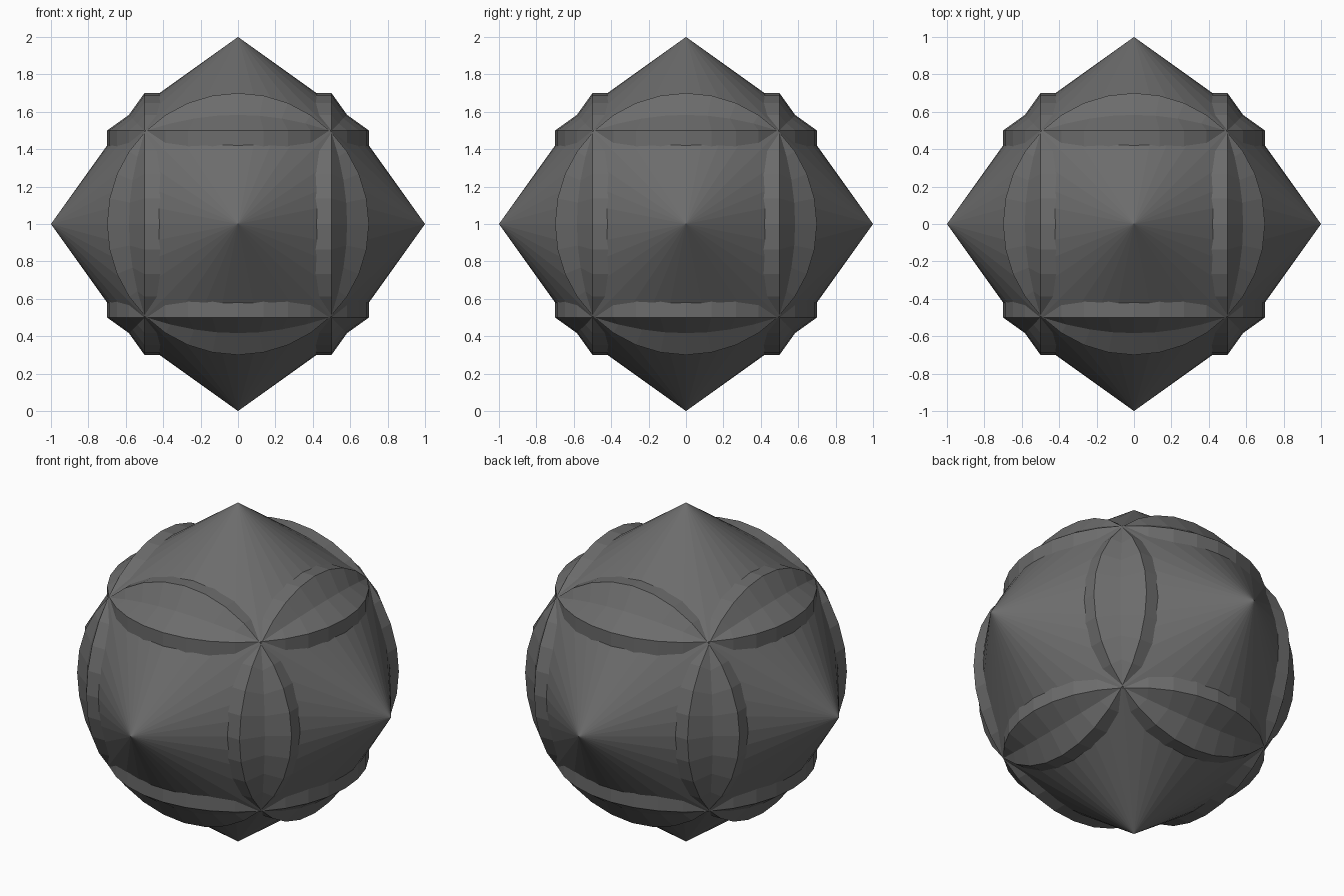
import bpy, bmesh
from math import pi
from mathutils import Matrix, Vector

if "Cube" in bpy.data.objects:
    bpy.data.objects.remove(bpy.data.objects["Cube"])

SIDES, RADIUS, HALF, TIP = 32, 0.7, 0.5, 1.0

grey = bpy.data.materials.new("dark_grey")
grey.diffuse_color = (0.15, 0.15, 0.15, 1)
grey.use_nodes = True
grey.node_tree.nodes["Principled BSDF"].inputs["Base Color"].default_value = grey.diffuse_color


def double_pointed_drum(name, rotation):
    """Faceted cylinder with a cone on both ends, centred at z = 1."""
    bm = bmesh.new()
    # straight drum body
    bmesh.ops.create_cone(bm, cap_ends=False, segments=SIDES, radius1=RADIUS,
                          radius2=RADIUS, depth=2 * HALF)
    # pointed ends
    for sign in (1, -1):
        rim = [e for e in bm.edges if e.is_boundary
               and all(v.co.z * sign > HALF - 0.01 for v in e.verts)]
        tip = bm.verts.new((0, 0, sign * TIP))
        for e in rim:
            bm.faces.new((*e.verts, tip))
    bmesh.ops.recalc_face_normals(bm, faces=bm.faces)
    bm.transform(Matrix.Translation(Vector((0, 0, 1))) @ rotation)
    mesh = bpy.data.meshes.new(name)
    bm.to_mesh(mesh)
    bm.free()
    mesh.materials.append(grey)
    obj = bpy.data.objects.new(name, mesh)
    bpy.context.collection.objects.link(obj)


# three identical crossing drums, one per axis
double_pointed_drum("upright_drum", Matrix.Identity(4))
double_pointed_drum("sideways_drum", Matrix.Rotation(pi / 2, 4, 'Y'))
double_pointed_drum("front_back_drum", Matrix.Rotation(pi / 2, 4, 'X'))
